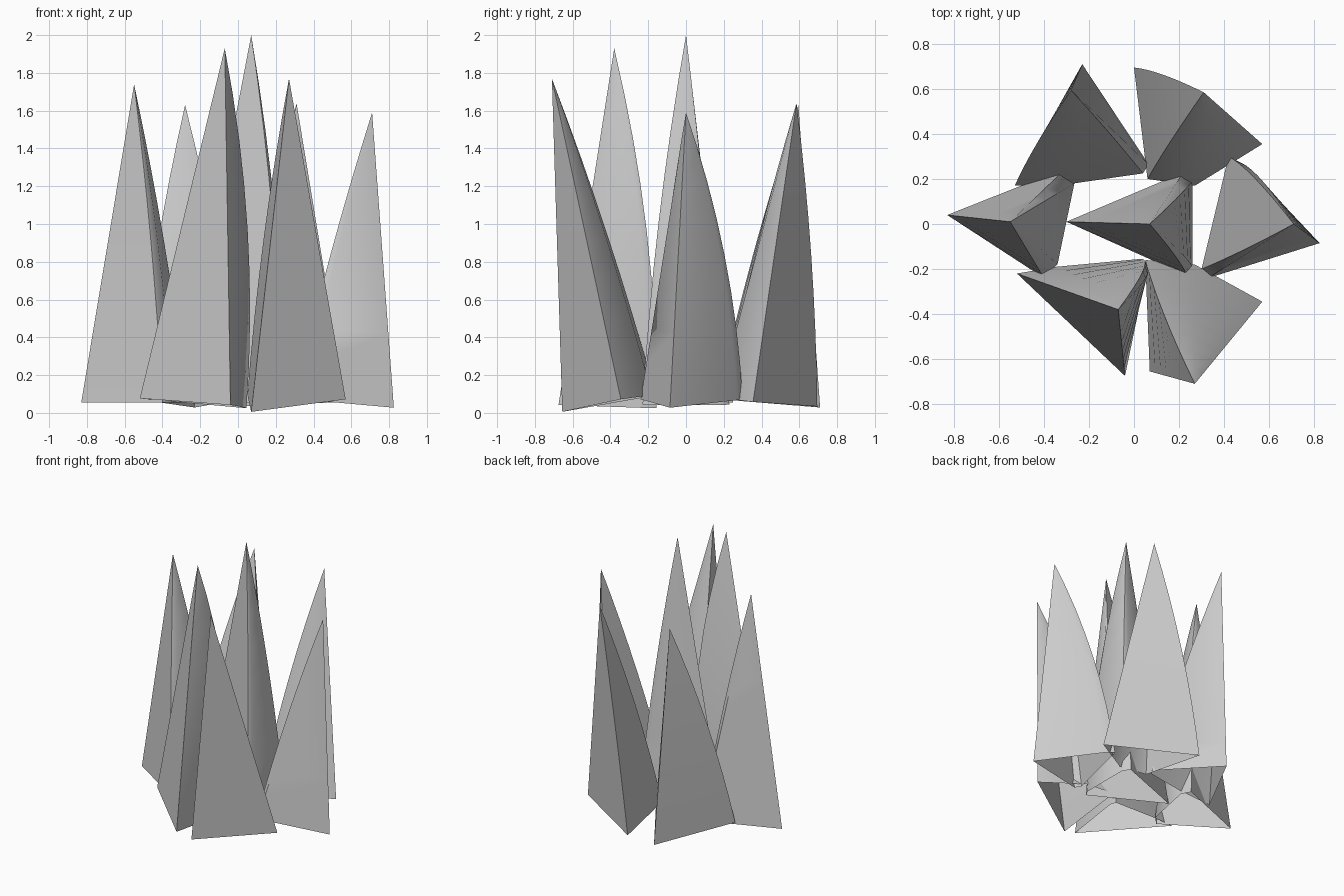
import bpy, bmesh
from mathutils import Vector

if "Cube" in bpy.data.objects:
    bpy.data.objects.remove(bpy.data.objects["Cube"])

RINGS = 8
BASE_Z = 0.055

# name: apex, base outline (counter-clockwise, sharp corner first), bulge of blunt corners
SPIKES = {
    "centre_spike": ((0.07, 0.0, 2.0),
                     [(-0.30, 0.01), (0.235, -0.23), (0.26, -0.19), (0.26, 0.19), (0.22, 0.23)], 0.5),
    "left_spike": ((-0.55, 0.01, 1.74),
                   [(-0.83, 0.04), (-0.40, -0.24), (-0.34, -0.18), (-0.265, 0.18), (-0.30, 0.25)], 0.4),
    "right_spike": ((0.71, 0.0, 1.59),
                    [(0.825, -0.085), (0.48, 0.27), (0.42, 0.30), (0.30, -0.20), (0.33, -0.24)], 0.8),
    "front_left_spike": ((-0.07, -0.38, 1.93),
                         [(-0.04, -0.675), (0.045, -0.20), (0.03, -0.155), (-0.345, -0.19), (-0.52, -0.22)], 0.9),
    "front_right_spike": ((0.27, -0.71, 1.77),
                          [(0.57, -0.345), (0.27, -0.18), (0.05, -0.16), (0.07, -0.655)], 0.35),
    "back_right_spike": ((0.31, 0.585, 1.64),
                         [(0.57, 0.355), (0.0, 0.695), (0.06, 0.20), (0.27, 0.17)], 0.35),
    "back_left_spike": ((-0.28, 0.595, 1.63),
                        [(-0.23, 0.71), (-0.53, 0.17), (-0.27, 0.18), (0.04, 0.225), (0.065, 0.265)], 0.35),
}


def make_spike(name, apex, outline, bulge):
    """Open-bottomed leaning spike: straight sharp corners, bulging blunt ones."""
    apex = Vector(apex)
    n = len(outline)
    xs, ys = [p[0] for p in outline], [p[1] for p in outline]
    centre = Vector(((min(xs) + max(xs)) / 2, (min(ys) + max(ys)) / 2, BASE_Z))
    lean = (apex - centre) / (apex.z - BASE_Z)
    bm = bmesh.new()
    rings = []
    for r in range(RINGS):
        t = r / RINGS
        ring = []
        for i, (x, y) in enumerate(outline):
            # the base plane tilts with the lean
            d = Vector((x - centre.x, y - centre.y, 0))
            d.z = -(d.x * lean.x + d.y * lean.y)
            b = bulge if i in (1, 2) else 0.25 if 0 < i < n - 1 else 0.0
            ring.append(bm.verts.new(centre.lerp(apex, t) + d * ((1 - t) * (1 + b * t))))
        rings.append(ring)
    tip = bm.verts.new(apex)
    for i in range(n):
        j = (i + 1) % n
        for lo, hi in zip(rings, rings[1:]):
            bm.faces.new((lo[i], lo[j], hi[j], hi[i]))
        bm.faces.new((rings[-1][i], rings[-1][j], tip))
    for v in bm.verts:
        v.co.z = max(v.co.z, 0.0)
    me = bpy.data.meshes.new(name)
    bm.to_mesh(me)
    bm.free()
    ob = bpy.data.objects.new(name, me)
    bpy.context.collection.objects.link(ob)
    bpy.ops.object.select_all(action='DESELECT')
    ob.select_set(True)
    bpy.context.view_layer.objects.active = ob
    bpy.ops.object.shade_smooth_by_angle(angle=0.9)


for name, (apex, outline, bulge) in SPIKES.items():
    make_spike(name, apex, outline, bulge)
